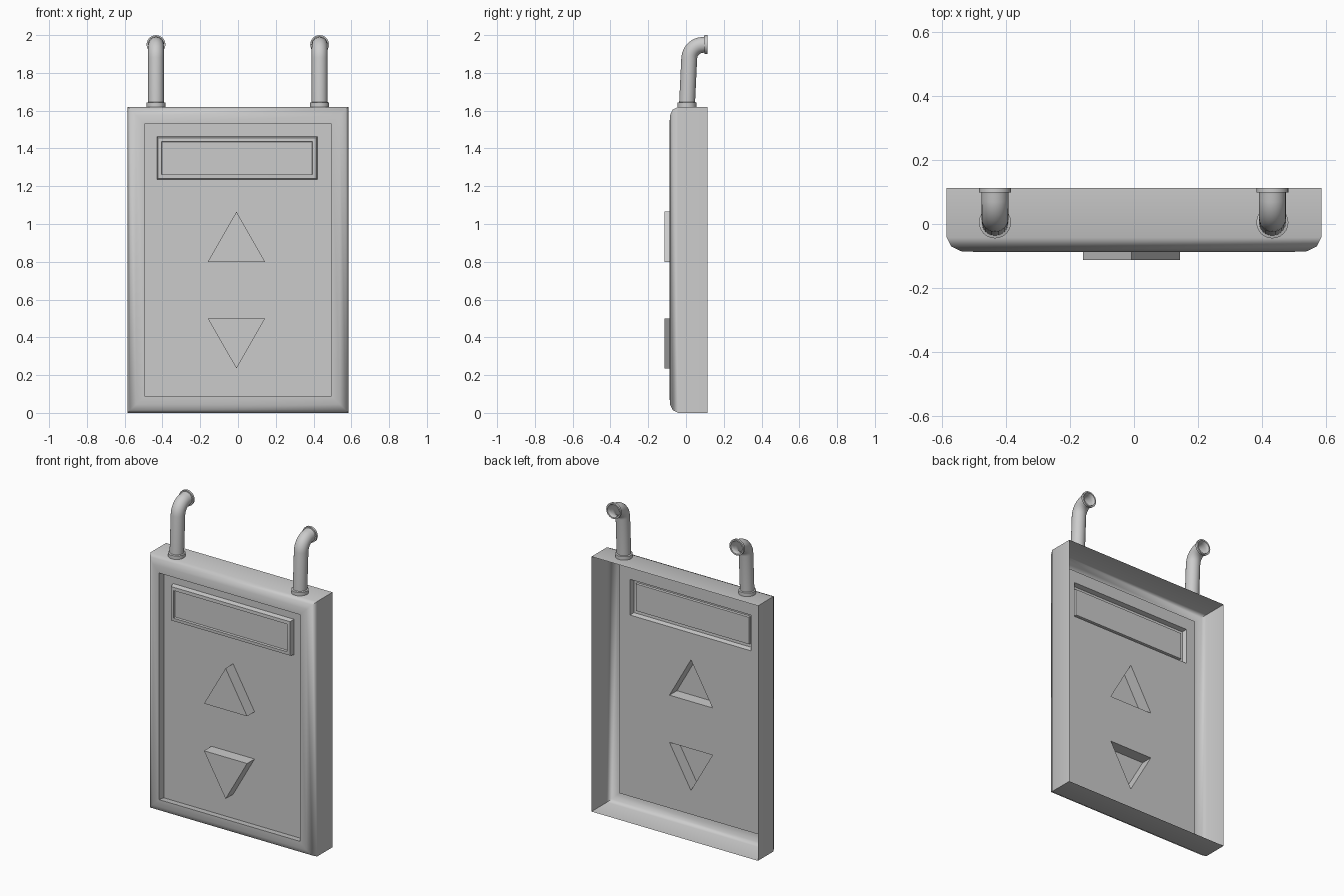
import bpy, bmesh, math
from mathutils import Vector

if "Cube" in bpy.data.objects:
    bpy.data.objects.remove(bpy.data.objects["Cube"])

BACK, FRONT, PANEL = 0.113, -0.087, -0.038   # y of open back, rim and recessed panel


def finish(name, bm, angle=45):
    me = bpy.data.meshes.new(name)
    bm.to_mesh(me)
    bm.free()
    ob = bpy.data.objects.new(name, me)
    bpy.context.collection.objects.link(ob)
    bpy.ops.object.select_all(action='DESELECT')
    bpy.context.view_layer.objects.active = ob
    ob.select_set(True)
    bpy.ops.object.shade_smooth_by_angle(angle=math.radians(angle))
    return ob


def loop(bm, pts):
    return [bm.verts.new(p) for p in pts]


def bridge(bm, a, b):
    n = len(a)
    for i in range(n):
        bm.faces.new((a[i], a[(i + 1) % n], b[(i + 1) % n], b[i]))


def loft(bm, rings):
    rings = [loop(bm, r) for r in rings]
    for a, b in zip(rings, rings[1:]):
        bridge(bm, a, b)
    return rings


def rect(x0, x1, z0, z1, y, inset=0.0):
    return [(x0 + inset, y, z0 + inset), (x1 - inset, y, z0 + inset),
            (x1 - inset, y, z1 - inset), (x0 + inset, y, z1 - inset)]


def edges_of(bm, vs):
    return [bm.edges.get((vs[i], vs[(i + 1) % len(vs)])) for i in range(len(vs))]


# Housing: thin open-backed shell with rounded front rim and recessed panel
bm = bmesh.new()
rim = [(0, BACK), (0, -0.042), (0.014, -0.07), (0.045, FRONT + 0.002), (0.09, FRONT)]
rings = loft(bm, [rect(-0.585, 0.585, 0, 1.62, y, o) for o, y in rim]
             + [rect(-0.495, 0.495, 0.083, 1.54, PANEL)])
panel_edges = edges_of(bm, rings[-1])

# Display bezel and screen, hollow behind
d = (-0.43, 0.42, 1.235, 1.462)
display = loft(bm, [rect(*d, PANEL), rect(*d, -0.068, 0.006),
                    rect(*d, -0.07, 0.026), rect(*d, -0.056, 0.028)])
bm.faces.new(display[-1])
panel_edges += edges_of(bm, display[0])

# Up and down arrow buttons, hollow behind
for base, tip in ((0.80, 1.065), (0.50, 0.235)):
    tri = [(-0.16, base), (0.143, base), (-0.008, tip)]
    button = loft(bm, [[(x, y, z) for x, z in tri] for y in (PANEL, -0.113)])
    bm.faces.new(button[-1])
    panel_edges += edges_of(bm, button[0])

# Panel sheet around the display and buttons
bmesh.ops.triangle_fill(bm, edges=panel_edges, use_beauty=True, normal=(0, -1, 0))
bmesh.ops.recalc_face_normals(bm, faces=bm.faces)
if sum(f.normal.y * f.calc_area() for f in bm.faces) > 0:
    bmesh.ops.reverse_faces(bm, faces=bm.faces)
finish("housing", bm)


# Bent pipes with base collar and flanged open end
def pipe(name, cx, sides=24):
    # each station: y, z, tilt of the path towards +y, radius
    st = [(0.005, 1.62, 0, 0.05), (0.005, 1.642, 0, 0.05), (0.006, 1.645, 0, 0.042)]
    bend = []
    for i in range(9):
        t = math.radians(4 + 86 * i / 8)
        bend.append((0.090 - 0.073 * math.cos(t), 1.874 + 0.074 * math.sin(t), t))
    st += [(y, z, t, 0.042) for y, z, t in bend]
    h = math.pi / 2
    st += [(0.099, 1.95, h, 0.042), (0.099, 1.95, h, 0.05), (BACK, 1.95, h, 0.05),
           (BACK, 1.95, h, 0.041), (0.1, 1.95, h, 0.036)]
    st += [(y, z, t, 0.036) for y, z, t in reversed(bend)]
    rings = []
    for y, z, t, r in st:
        c, side = Vector((cx, y, z)), Vector((0, math.cos(t), -math.sin(t)))
        rings.append([c + r * (math.cos(a) * Vector((1, 0, 0)) + math.sin(a) * side)
                      for a in (2 * math.pi * k / sides for k in range(sides))])
    bm = bmesh.new()
    loft(bm, rings)
    finish(name, bm)


pipe("pipe_left", -0.434)
pipe("pipe_right", 0.432)
